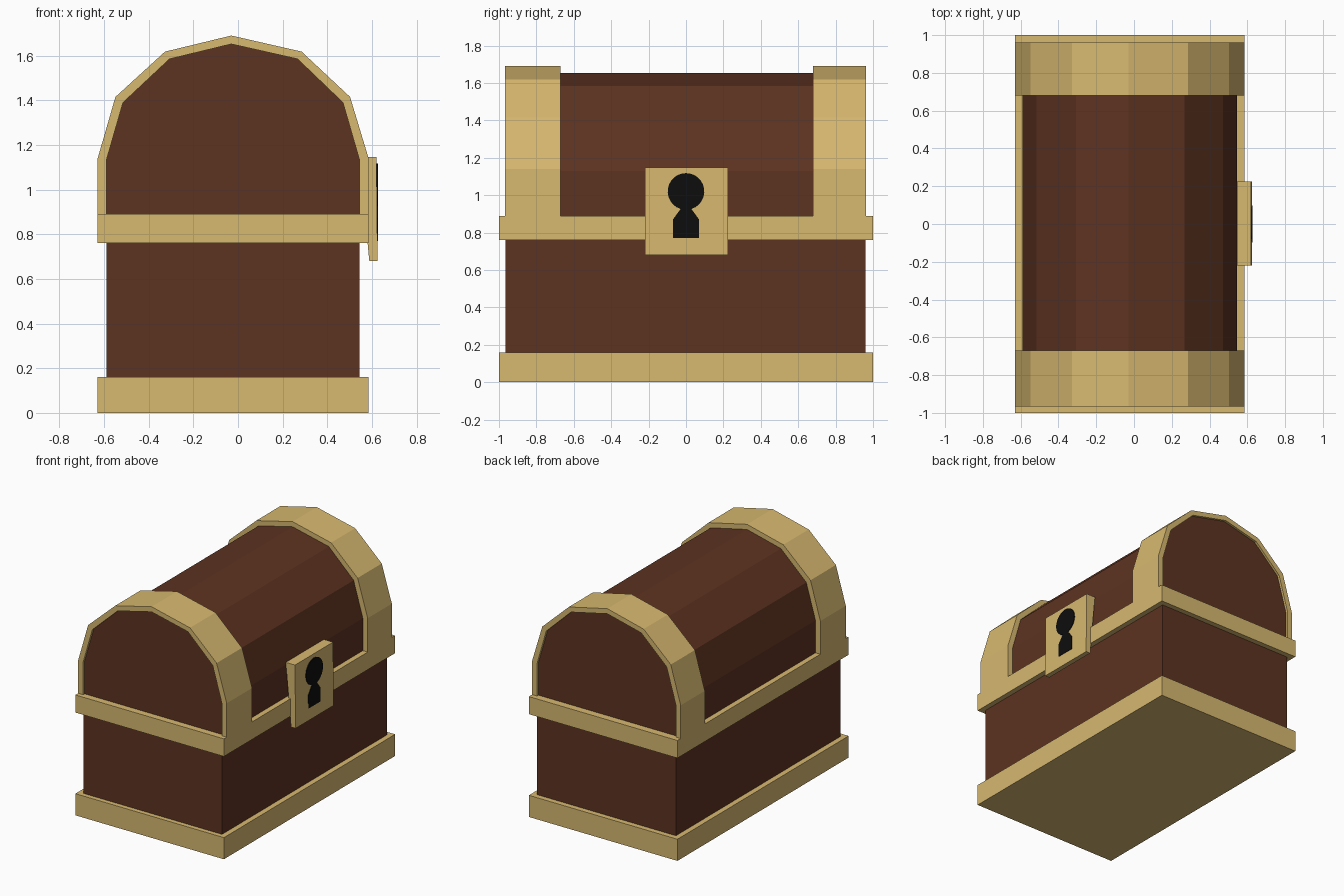
import bpy, bmesh, math

if "Cube" in bpy.data.objects:
    bpy.data.objects.remove(bpy.data.objects["Cube"])


def material(name, rgb):
    m = bpy.data.materials.new(name)
    m.diffuse_color = (*rgb, 1)
    m.use_nodes = True
    m.node_tree.nodes["Principled BSDF"].inputs["Base Color"].default_value = m.diffuse_color
    return m


GOLD = material("gold", (0.68, 0.48, 0.16))
WOOD = material("dark_wood", (0.11, 0.033, 0.015))
BLACK = material("black", (0.004, 0.004, 0.004))


def finish(name, bm, mat):
    bmesh.ops.recalc_face_normals(bm, faces=bm.faces)
    mesh = bpy.data.meshes.new(name)
    bm.to_mesh(mesh)
    bm.free()
    mesh.materials.append(mat)
    ob = bpy.data.objects.new(name, mesh)
    bpy.context.collection.objects.link(ob)
    return ob


def prism(name, points, offset, mat):
    """Extrude a closed outline of 3D points by an offset."""
    bm = bmesh.new()
    face = bm.faces.new([bm.verts.new(p) for p in points])
    new = bmesh.ops.extrude_face_region(bm, geom=[face], use_keep_orig=True)["geom"]
    bmesh.ops.translate(bm, vec=offset, verts=[v for v in new if isinstance(v, bmesh.types.BMVert)])
    return finish(name, bm, mat)


def box(name, x0, x1, y0, y1, z0, z1, mat):
    pts = [(x0, y0, z0), (x1, y0, z0), (x1, y1, z0), (x0, y1, z0)]
    return prism(name, pts, (0, 0, z1 - z0), mat)


# Chest body with its base and middle trims
box("base_trim", -0.63, 0.585, -1, 1, 0, 0.16, GOLD)
box("chest_body", -0.59, 0.545, -0.965, 0.96, 0.15, 0.77, WOOD)
box("middle_trim", -0.63, 0.585, -1, 1, 0.76, 0.89, GOLD)

# Faceted lid, and the matching outer outline of the metal straps
lid = [(-0.59, 0.885), (-0.59, 1.13), (-0.515, 1.39), (-0.307, 1.585), (-0.03, 1.652),
       (0.267, 1.585), (0.47, 1.39), (0.545, 1.13), (0.545, 0.885)]
outer = [(-0.63, 0.885), (-0.63, 1.135), (-0.549, 1.415), (-0.327, 1.618), (-0.03, 1.69),
         (0.285, 1.618), (0.502, 1.415), (0.585, 1.14), (0.585, 0.885)]
prism("lid", [(x, -0.95, z) for x, z in lid], (0, 1.895, 0), WOOD)

# Arched straps at both ends of the lid
for name, y0, y1 in (("front_lid_strap", -0.967, -0.67), ("back_lid_strap", 0.68, 0.962)):
    outline = [(x, y0, z) for x, z in outer + lid[::-1]]
    prism(name, outline, (0, y1 - y0, 0), GOLD)

# Lock plate, thinner at the bottom
side = [(0.545, 1.147), (0.62, 1.147), (0.625, 0.68), (0.588, 0.68)]
prism("lock_plate", [(x, -0.22, z) for x, z in side], (0, 0.445, 0), GOLD)

# Keyhole: round top joined to a flared slot
hole = [(0.07, 0.77), (0.07, 0.87), (0.03, 0.925)]
a0 = math.asin(0.03 / 0.1)
for i in range(25):
    a = -math.pi / 2 + a0 + (2 * math.pi - 2 * a0) * i / 24
    hole.append((0.098 * math.cos(a), 1.02 + 0.098 * math.sin(a)))
hole += [(-0.03, 0.925), (-0.07, 0.87), (-0.07, 0.77)]
prism("keyhole", [(0.612, y, z) for y, z in hole], (0.015, 0, 0), BLACK)
